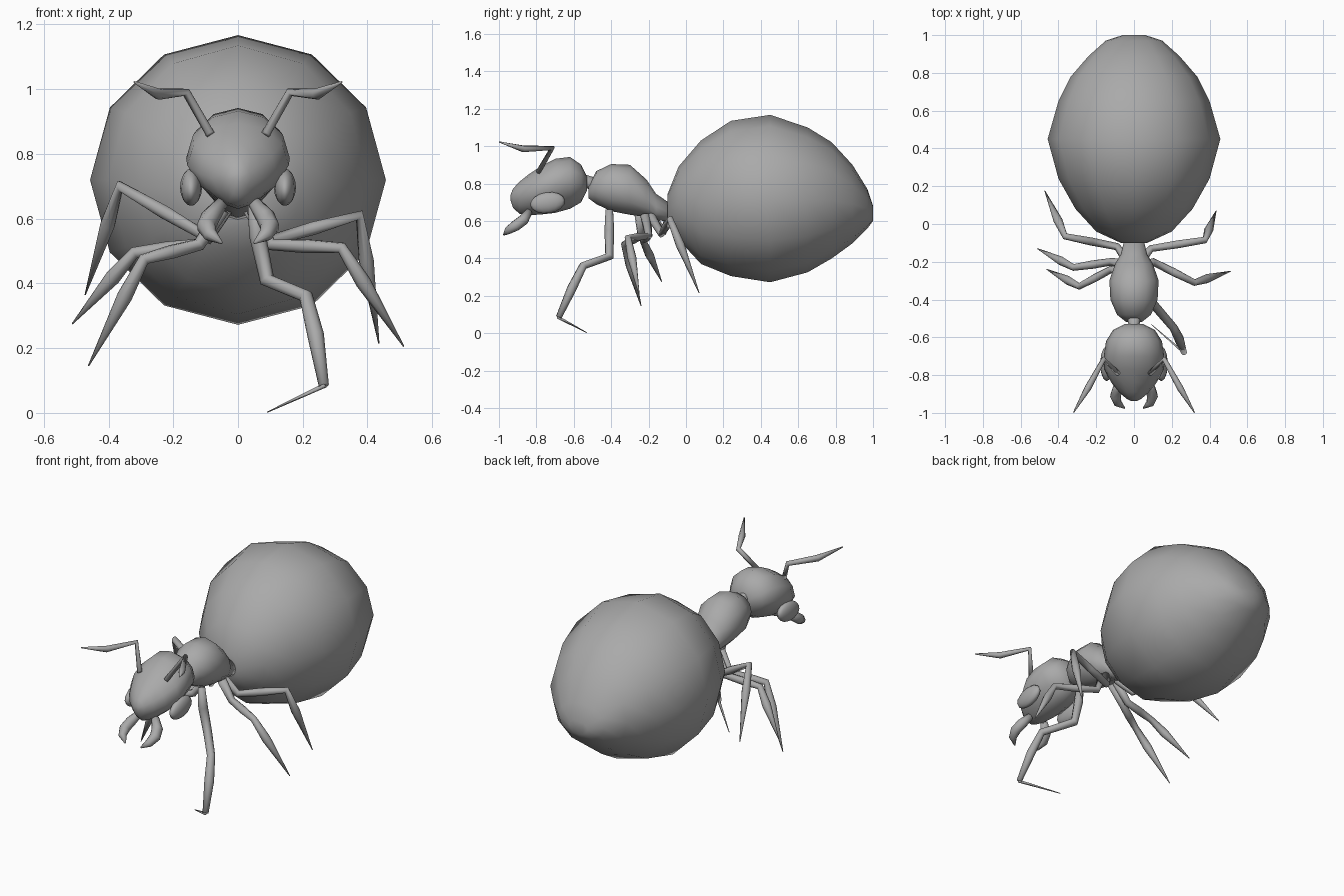
import bpy, bmesh
from math import sin, cos, pi
from mathutils import Vector

cube = bpy.data.objects.get("Cube")
if cube:
    bpy.data.objects.remove(cube, do_unlink=True)

GREY = (0.4, 0.4, 0.4, 1.0)
shell = bpy.data.materials.new("shell_grey")
shell.use_nodes = True
shell.diffuse_color = GREY
for node in shell.node_tree.nodes:
    if node.type == 'BSDF_PRINCIPLED':
        node.inputs["Base Color"].default_value = GREY


def finish(name, bm):
    """Turn a bmesh into a smooth shaded object."""
    bmesh.ops.recalc_face_normals(bm, faces=bm.faces)
    for face in bm.faces:
        face.smooth = True
    mesh = bpy.data.meshes.new(name)
    bm.to_mesh(mesh)
    bm.free()
    mesh.materials.append(shell)
    obj = bpy.data.objects.new(name, mesh)
    bpy.context.collection.objects.link(obj)
    return obj


def skin_rings(name, rings):
    """Bridge a list of point rings and close both ends."""
    bm = bmesh.new()
    loops = [[bm.verts.new(p) for p in ring] for ring in rings]
    count = len(loops[0])
    for a, b in zip(loops, loops[1:]):
        for i in range(count):
            j = (i + 1) % count
            bm.faces.new((a[i], a[j], b[j], b[i]))
    bm.faces.new(loops[0])
    bm.faces.new(loops[-1])
    return finish(name, bm)


def body(name, sections, sides=12, taper=0.0):
    """Loft along y; each section is (y, top, bottom, half width)."""
    rings = []
    for y, top, bottom, half in sections:
        ring = []
        for i in range(sides):
            a = 2 * pi * i / sides
            narrow = 1 - taper * max(0, -cos(a))
            ring.append((half * sin(a) * narrow, y,
                         (top + bottom) / 2 + cos(a) * (top - bottom) / 2))
        rings.append(ring)
    return skin_rings(name, rings)


def limb(name, points, radii, sides=8):
    """Tube through points with mitred joints and a radius at each point."""
    pts = [Vector(p) for p in points]
    side = None
    rings = []
    for k, p in enumerate(pts):
        into = (p - pts[k - 1]).normalized() if k else Vector()
        out = (pts[k + 1] - p).normalized() if k + 1 < len(pts) else Vector()
        along = (into + out).normalized()
        if side is None:
            side = along.orthogonal()
        side = (side - along * side.dot(along)).normalized()
        other = along.cross(side)
        rings.append([p + radii[k] * (side * cos(2 * pi * i / sides)
                                      + other * sin(2 * pi * i / sides))
                      for i in range(sides)])
    return skin_rings(name, rings)


def leg(name, start, hip, knee, tip):
    """Coxa, thigh and a swollen shin that ends in a point."""
    knee, tip = Vector(knee), Vector(tip)
    swell = knee.lerp(tip, 0.35)
    thigh = Vector(hip).lerp(knee, 0.5)
    limb(name, [start, hip, thigh, knee, swell, tip],
         [0.025, 0.02, 0.022, 0.018, 0.024, 0.002])


# Body masses
body("abdomen", [
    (-0.1, 0.74, 0.58, 0.07), (-0.04, 0.89, 0.5, 0.2), (0.08, 1.03, 0.37, 0.31),
    (0.24, 1.135, 0.305, 0.4), (0.45, 1.167, 0.272, 0.457), (0.65, 1.1, 0.325, 0.4),
    (0.78, 1.02, 0.4, 0.335), (0.89, 0.9, 0.48, 0.24), (0.97, 0.77, 0.56, 0.15),
    (1.0, 0.68, 0.6, 0.06)])
body("thorax", [
    (-0.52, 0.79, 0.72, 0.04), (-0.48, 0.866, 0.69, 0.09), (-0.4, 0.904, 0.652, 0.125),
    (-0.3, 0.9, 0.633, 0.13), (-0.21, 0.82, 0.62, 0.1), (-0.16, 0.745, 0.605, 0.07),
    (-0.08, 0.69, 0.595, 0.05)])
body("neck", [(-0.57, 0.85, 0.78, 0.035), (-0.53, 0.845, 0.775, 0.03),
              (-0.48, 0.83, 0.75, 0.035)])
body("head", [
    (-0.53, 0.84, 0.76, 0.05), (-0.56, 0.9, 0.7, 0.11), (-0.62, 0.942, 0.665, 0.148),
    (-0.7, 0.932, 0.643, 0.16), (-0.77, 0.895, 0.635, 0.157), (-0.84, 0.85, 0.63, 0.12),
    (-0.89, 0.81, 0.638, 0.08), (-0.925, 0.772, 0.67, 0.04), (-0.938, 0.74, 0.71, 0.015)],
    taper=0.3)

# Paired head parts
for s, label in ((1, "left"), (-1, "right")):
    bm = bmesh.new()
    bmesh.ops.create_uvsphere(bm, u_segments=12, v_segments=8, radius=1)
    eye = finish(label + "_eye", bm)
    eye.location = (s * 0.145, -0.74, 0.697)
    eye.scale = (0.034, 0.094, 0.056)
    eye.rotation_euler = (0.15, 0, 0)

    limb(label + "_antenna",
         [(s * 0.085, -0.79, 0.86), (s * 0.16, -0.715, 0.99),
          (s * 0.245, -0.87, 0.985), (s * 0.32, -0.998, 1.022)],
         [0.014, 0.014, 0.018, 0.003])

    limb(label + "_mandible",
         [(s * 0.05, -0.84, 0.65), (s * 0.085, -0.87, 0.605), (s * 0.098, -0.91, 0.575),
          (s * 0.085, -0.95, 0.55), (s * 0.05, -0.975, 0.525)],
         [0.02, 0.03, 0.03, 0.022, 0.004])

# Legs, each in its own walking pose
leg("left_middle_leg", (0.05, -0.22, 0.63), (0.1, -0.2, 0.52),
    (0.32, -0.31, 0.51), (0.512, -0.25, 0.205))
leg("left_rear_leg", (0.04, -0.19, 0.63), (0.09, -0.13, 0.53),
    (0.375, -0.085, 0.61), (0.435, 0.07, 0.215))
leg("right_front_leg", (-0.05, -0.25, 0.63), (-0.12, -0.24, 0.52),
    (-0.29, -0.33, 0.475), (-0.462, -0.24, 0.145))
leg("right_middle_leg", (-0.05, -0.21, 0.63), (-0.12, -0.2, 0.52),
    (-0.32, -0.23, 0.495), (-0.512, -0.13, 0.275))
leg("right_rear_leg", (-0.04, -0.19, 0.63), (-0.09, -0.12, 0.54),
    (-0.365, -0.065, 0.7), (-0.472, 0.175, 0.365))

# The planted front leg has an extra joint and a thin foot
limb("left_front_leg",
     [(0.05, -0.41, 0.66), (0.06, -0.41, 0.55), (0.09, -0.41, 0.41),
      (0.21, -0.55, 0.36), (0.24, -0.61, 0.24), (0.265, -0.68, 0.085)],
     [0.02, 0.026, 0.024, 0.022, 0.026, 0.016])
limb("left_front_foot", [(0.268, -0.685, 0.085), (0.09, -0.53, 0.002)],
     [0.009, 0.002], sides=4)
